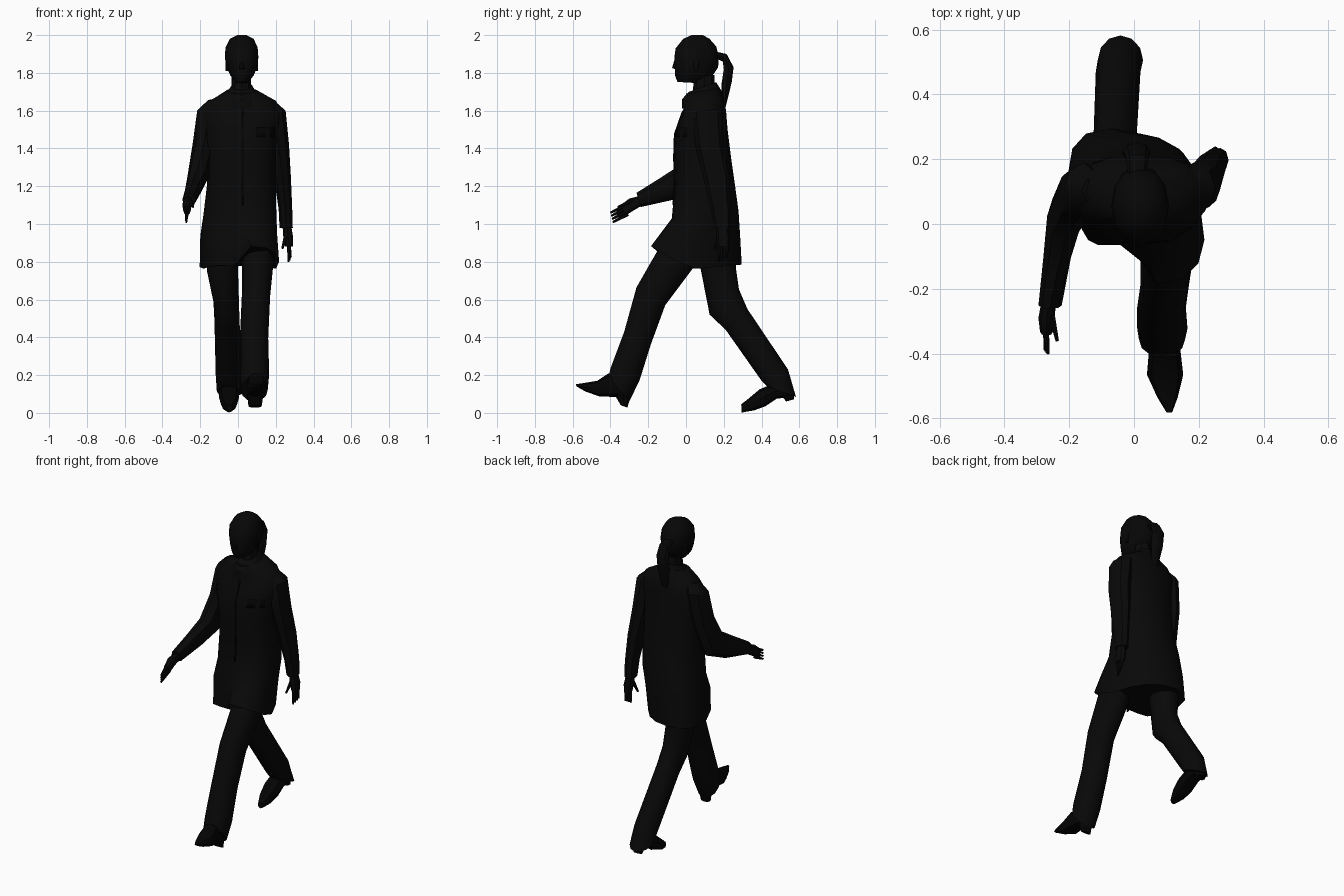
import bpy
import bmesh
import math
from mathutils import Vector
from mathutils.bvhtree import BVHTree

default = bpy.data.objects.get("Cube")
if default:
    bpy.data.objects.remove(default, do_unlink=True)


def make_material(name, value):
    material = bpy.data.materials.new(name)
    material.use_nodes = True
    colour = (value, value, value, 1)
    material.diffuse_color = colour
    shader = material.node_tree.nodes["Principled BSDF"]
    shader.inputs["Base Color"].default_value = colour
    return material


cloth = make_material("black cloth", .0025)
skin = make_material("black skin", .0025)
hair = make_material("black hair", .002)
trim = make_material("deep black trim", .001)


def finish(name, bm, materials):
    bmesh.ops.recalc_face_normals(bm, faces=bm.faces)
    mesh = bpy.data.meshes.new(name)
    bm.to_mesh(mesh)
    bm.free()
    obj = bpy.data.objects.new(name, mesh)
    bpy.context.collection.objects.link(obj)
    for material in materials:
        mesh.materials.append(material)
    bpy.ops.object.select_all(action="DESELECT")
    obj.select_set(True)
    bpy.context.view_layer.objects.active = obj
    bpy.ops.object.shade_smooth_by_angle(angle=math.radians(40))
    return obj


def loft_mesh(rings, sides=8, power=1.0):
    """Each ring: x from, x to, front point (y, z), back point (y, z)."""
    bm = bmesh.new()
    loops = []
    for left, right, front_y, front_z, back_y, back_z in rings:
        front = Vector(((left + right) / 2, front_y, front_z))
        back = Vector(((left + right) / 2, back_y, back_z))
        centre, depth = (front + back) / 2, (back - front) / 2
        width = Vector(((right - left) / 2, 0, 0))
        loop = []
        for i in range(sides):
            angle = math.tau * i / sides
            c, s = math.cos(angle), math.sin(angle)
            c = math.copysign(abs(c) ** power, c)
            s = math.copysign(abs(s) ** power, s)
            loop.append(bm.verts.new(centre + width * c + depth * s))
        loops.append(loop)
    for low, high in zip(loops, loops[1:]):
        for i in range(sides):
            j = (i + 1) % sides
            bm.faces.new((low[i], low[j], high[j], high[i]))
    bm.faces.new(loops[0])
    bm.faces.new(loops[-1])
    return bm, loops


def loft(name, material, rings, sides=8, power=1.0):
    bm, loops = loft_mesh(rings, sides, power)
    return finish(name, bm, [material])


def spike(name, material, start, end, radius):
    """Slim finger-like piece between two points."""
    direction = Vector(end) - Vector(start)
    turn = direction.to_track_quat("Z", "Y").to_matrix().to_4x4()
    turn.translation = (Vector(start) + Vector(end)) / 2
    bm = bmesh.new()
    bmesh.ops.create_cone(bm, segments=6, radius1=radius, radius2=radius * .5,
                          depth=direction.length, cap_ends=True, matrix=turn)
    return finish(name, bm, [material])


# Coat body: the skirt twists, its left front swinging over the leading thigh
bm, loops = loft_mesh([
    (-.185, .2, -.185, .88, .295, .785),
    (-.19, .205, -.135, .95, .287, .93),
    (-.178, .208, -.075, 1.03, .278, 1.07),
    (-.165, .2, -.06, 1.2, .26, 1.2),
    (-.165, .2, -.065, 1.36, .24, 1.34),
    (-.18, .215, -.06, 1.49, .22, 1.5),
    (-.195, .235, -.025, 1.57, .212, 1.6),
    (-.15, .2, -.005, 1.64, .2, 1.665),
    (-.06, .1, 0, 1.69, .175, 1.72)], 16, .87)
for loop in loops:
    for vert in loop:
        twist = max(1.2 - vert.co.z, 0) * .8
        vert.co.x -= twist * (vert.co.y - .06)
        if vert.co.x < .01:
            vert.co.y = max(vert.co.y, -.065)
for vert in loops[0]:
    ahead, behind = max(.02 - vert.co.y, 0), max(vert.co.y - .02, 0)
    rise = .6 if vert.co.x > .01 else .25
    vert.co.z = .76 + ahead * rise + behind * .09
bm.normal_update()
coat_surface = BVHTree.FromBMesh(bm)
finish("coat_body", bm, [cloth])


def plate(name, x_from, x_to, z_from, z_to, steps=1):
    """Thin strip laid on the front of the coat."""
    bm = bmesh.new()
    rows = []
    for i in range(steps + 1):
        z = z_from + (z_to - z_from) * i / steps
        row = []
        for x in (x_from, x_to):
            hit = coat_surface.ray_cast(Vector((x, -1, z)), Vector((0, 1, 0)))[0]
            row.append(bm.verts.new(hit + Vector((0, -.004, 0))))
        rows.append(row)
    for low, high in zip(rows, rows[1:]):
        bm.faces.new((low[0], low[1], high[1], high[0]))
    obj = finish(name, bm, [trim])
    thick = obj.modifiers.new("thickness", "SOLIDIFY")
    thick.thickness = .005


plate("chest_badge", .1, .19, 1.46, 1.51)
plate("coat_placket", .022, .03, 1.1, 1.6, 8)

# Collar and neck
loft("collar", cloth, [(-.075, .115, -.022, 1.61, .195, 1.69),
                       (-.065, .105, -.022, 1.66, .185, 1.71),
                       (-.04, .08, .015, 1.7, .16, 1.75)], 12)
loft("neck", skin, [(-.035, .07, .03, 1.66, .155, 1.7),
                    (-.03, .07, .045, 1.78, .15, 1.79)])

# Head, with hair on the faces above and behind the face
bm, loops = loft_mesh([
    (-.01, .05, -.045, 1.752, .08, 1.745),
    (-.04, .083, -.058, 1.785, .14, 1.785),
    (-.06, .1, -.06, 1.83, .17, 1.83),
    (-.07, .108, -.062, 1.88, .174, 1.885),
    (-.066, .104, -.055, 1.93, .16, 1.94),
    (-.043, .083, -.015, 1.98, .125, 1.98),
    (-.005, .045, .03, 2, .09, 2)], 12, .9)
for face in bm.faces:
    middle = face.calc_center_median()
    face.material_index = int(middle.z > 1.92 or middle.y > .08)
finish("head", bm, [skin, hair])
loft("nose", skin, [(.005, .035, -.074, 1.825, -.04, 1.815),
                    (.013, .027, -.058, 1.88, -.04, 1.88)])
for side in (-1, 1):
    x = .02 + side * .077
    loft("ear", skin, [(x - .008, x + .008, .045, 1.81, .06, 1.81),
                       (x - .01, x + .01, .035, 1.86, .075, 1.86)])
loft("ponytail", hair, [(-.02, .04, .15, 1.88, .16, 1.912),
                        (-.025, .045, .195, 1.86, .215, 1.9),
                        (-.035, .05, .2, 1.82, .252, 1.83),
                        (-.035, .05, .188, 1.74, .242, 1.75),
                        (-.01, .03, .19, 1.61, .21, 1.62)])

# Trousers
loft("left_trouser_leg", cloth, [
    (.02, .19, -.07, 1, .1, .9),
    (.02, .19, -.15, .86, .04, .77),
    (.02, .17, -.262, .665, -.11, .57),
    (.01, .16, -.327, .43, -.187, .36),
    (.01, .165, -.4, .235, -.245, .175),
    (.015, .158, -.41, .19, -.3, .06)], 12, .95)
loft("right_trouser_leg", cloth, [
    (-.17, .01, .05, .9, .26, .9),
    (-.165, 0, .08, .75, .265, .76),
    (-.13, .005, .125, .52, .28, .655),
    (-.125, .008, .21, .44, .325, .55),
    (-.118, .02, .4, .17, .54, .23),
    (-.112, .028, .43, .14, .582, .085)], 12)

# Shoes, lofted from ankle to pointed toe
loft("left_shoe", trim, [
    (.055, .135, -.3, .17, -.3, .085),
    (.045, .145, -.41, .21, -.4, .085),
    (.04, .152, -.47, .17, -.46, .088),
    (.072, .135, -.54, .158, -.53, .112),
    (.1, .118, -.582, .152, -.58, .14)], 8, .85)
loft("left_heel", trim, [(.05, .135, -.38, .1, -.29, .1),
                         (.055, .125, -.345, .04, -.31, .028)])
loft("right_shoe", trim, [
    (-.09, 0, .54, .16, .56, .085),
    (-.1, .005, .45, .15, .48, .075),
    (-.1, .005, .39, .125, .42, .035),
    (-.09, -.005, .33, .075, .36, .013),
    (-.065, -.03, .292, .045, .295, .002)], 8, .85)
loft("right_heel", trim, [(-.085, -.005, .5, .1, .57, .1),
                          (-.075, -.015, .53, .06, .572, .072)])

# Sleeves: right one bent forward, left one hanging back
loft("right_sleeve", cloth, [
    (-.16, -.07, .06, 1.65, .15, 1.66),
    (-.216, -.09, .03, 1.59, .19, 1.61),
    (-.24, -.12, .01, 1.43, .17, 1.42),
    (-.268, -.155, -.05, 1.3, .1, 1.2),
    (-.28, -.195, -.15, 1.235, -.06, 1.13),
    (-.295, -.223, -.262, 1.165, -.24, 1.09)])
loft("left_sleeve", cloth, [
    (.11, .19, .06, 1.65, .15, 1.66),
    (.12, .252, .03, 1.59, .19, 1.61),
    (.16, .27, .05, 1.42, .2, 1.42),
    (.19, .28, .09, 1.25, .23, 1.25),
    (.215, .287, .13, 1.08, .24, 1.08),
    (.22, .29, .15, .98, .237, .98)])

# Hands
loft("right_palm", skin, [(-.285, -.24, -.24, 1.15, -.23, 1.1),
                          (-.295, -.245, -.3, 1.135, -.28, 1.07),
                          (-.29, -.25, -.345, 1.1, -.32, 1.045)])
loft("left_palm", skin, [(.235, .28, .165, 1, .22, 1),
                         (.24, .292, .16, .93, .235, .93),
                         (.25, .29, .165, .88, .232, .88)])
for i in range(4):
    spike("right_finger", skin, (-.272, -.325 + i * .006, 1.095 - i * .014),
          (-.265 - i * .003, -.4 + i * .004, 1.06 - i * .017), .011)
    spike("left_finger", skin, (.27, .175 + i * .015, .895),
          (.268 + i * .004, .175 + i * .013, .8 + i * .008), .011)
spike("right_thumb", skin, (-.255, -.28, 1.125), (-.237, -.36, 1.09), .012)
spike("left_thumb", skin, (.255, .175, .94), (.235, .15, .87), .012)
